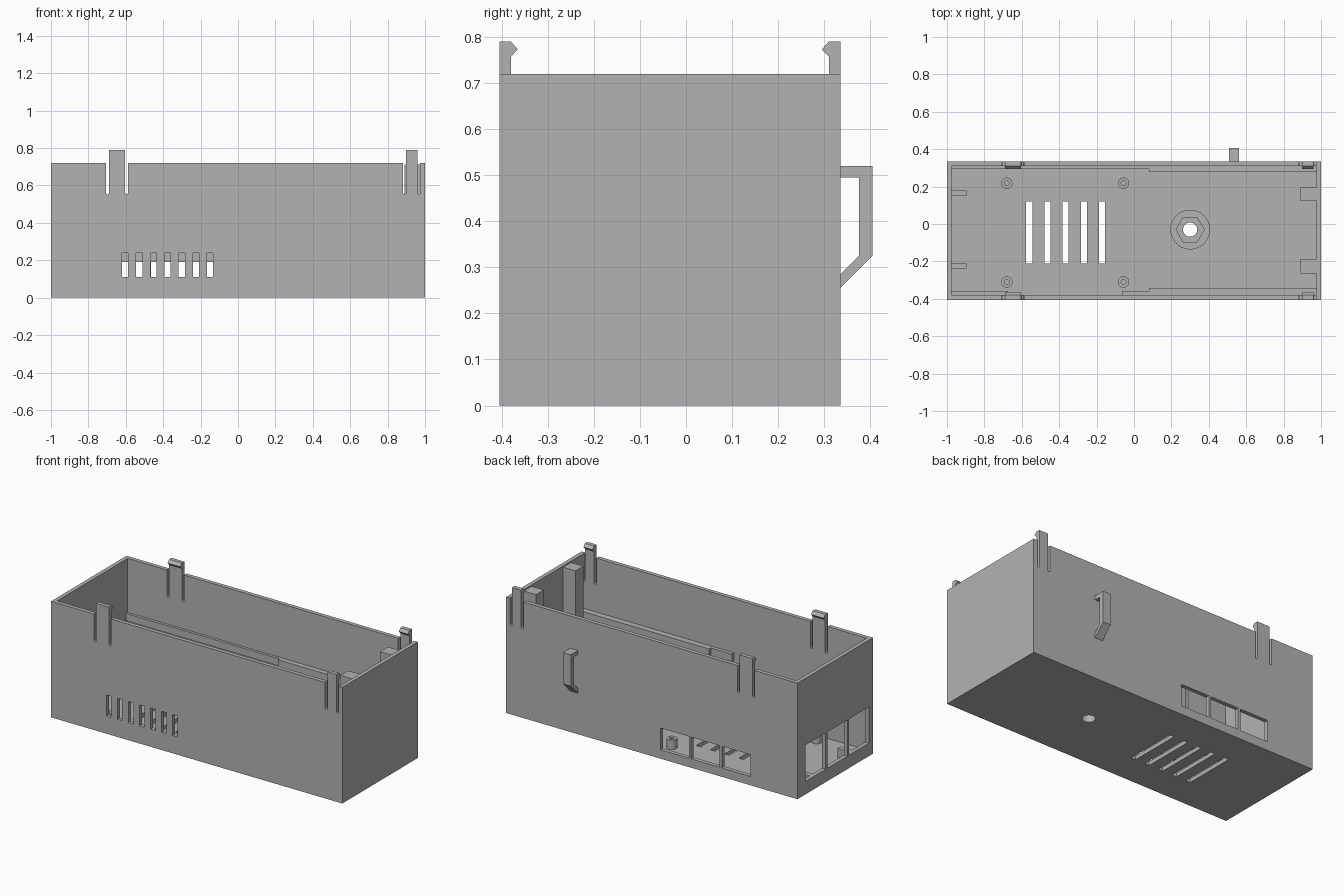
import bpy, bmesh, math

old = bpy.data.objects.get("Cube")
if old:
    bpy.data.objects.remove(old, do_unlink=True)

grey = bpy.data.materials.new("plain grey")
grey.use_nodes = True
colour = (0.45, 0.45, 0.45, 1)
grey.diffuse_color = colour
grey.node_tree.nodes["Principled BSDF"].inputs["Base Color"].default_value = colour

# Enclosure dimensions
FRONT, BACK, WALL, TOP = -0.405, 0.335, 0.025, 0.72
IN_FRONT, IN_BACK, IN_X = FRONT + WALL, BACK - WALL, 1 - WALL


def add_prism(bm, pts, axis, lo, hi):
    """Extrude a 2D outline along an axis."""
    def place(p, d):
        return {"x": (d, *p), "y": (p[0], d, p[1]), "z": (*p, d)}[axis]
    a = [bm.verts.new(place(p, lo)) for p in pts]
    b = [bm.verts.new(place(p, hi)) for p in pts]
    n = len(pts)
    faces = [bm.faces.new(a), bm.faces.new(b)]
    for i in range(n):
        j = (i + 1) % n
        faces.append(bm.faces.new((a[i], a[j], b[j], b[i])))
    bmesh.ops.recalc_face_normals(bm, faces=faces)


def rect(u0, u1, v0, v1):
    return [(u0, v0), (u1, v0), (u1, v1), (u0, v1)]


def ring(x, y, r, n):
    return [(x + r * math.cos(math.tau * i / n), y + r * math.sin(math.tau * i / n))
            for i in range(n)]


def make(name, prisms):
    bm = bmesh.new()
    for p in prisms:
        add_prism(bm, *p)
    me = bpy.data.meshes.new(name)
    bm.to_mesh(me)
    bm.free()
    me.materials.append(grey)
    ob = bpy.data.objects.new(name, me)
    bpy.context.collection.objects.link(ob)
    return ob


def cut(ob, prisms):
    """Subtract prisms that do not touch one another."""
    cutter = make("cutter", prisms)
    cutter.hide_render = True
    mod = ob.modifiers.new("cut", "BOOLEAN")
    mod.operation, mod.solver, mod.object = "DIFFERENCE", "EXACT", cutter
    bpy.context.view_layer.update()
    deps = bpy.context.evaluated_depsgraph_get()
    me = bpy.data.meshes.new_from_object(ob.evaluated_get(deps))
    ob.modifiers.clear()
    ob.data = me
    bpy.data.objects.remove(cutter, do_unlink=True)


# Open-topped shell
shell = make("enclosure_shell", [(rect(-1, 1, FRONT, BACK), "z", 0, TOP)])
cut(shell, [(rect(-IN_X, IN_X, IN_FRONT, IN_BACK), "z", WALL, TOP + 0.2)])

# Vents in the front wall and the floor, and the bolt hole
holes = [(rect(x, x + 0.033, 0.11, 0.24), "y", FRONT - 0.05, IN_FRONT + 0.02)
         for x in (-0.62 + 0.0757 * i for i in range(7))]
holes += [(rect(x, x + 0.033, -0.21, 0.12), "z", -0.05, WALL + 0.03)
          for x in (-0.577 + 0.0975 * i for i in range(5))]
BOLT = (0.3, -0.03)
holes.append((ring(*BOLT, 0.038, 32), "z", -0.05, WALL + 0.03))

# Connector windows in the back and the end, split by thin bars
for i in range(3):
    x = -0.677 + 0.211 * i
    holes.append((rect(x, x + 0.196, 0.055, 0.19), "y", IN_BACK - 0.02, BACK + 0.05))
    y = -0.368 + 0.213 * i
    holes.append((rect(y, y + 0.198, 0.08, 0.305), "x", -1.05, -IN_X + 0.02))

# Round-bottomed slots that free the snap clips
CLIPS = [(-0.69, -0.603), (0.898, 0.96)]


def slot(x0, x1):
    c, r = (x0 + x1) / 2, (x1 - x0) / 2
    arc = [(c - r * math.cos(math.pi * i / 8), 0.56 - r * math.sin(math.pi * i / 8))
           for i in range(9)]
    return arc + [(x1, TOP + 0.1), (x0, TOP + 0.1)]


for x0, x1 in CLIPS:
    for s in (slot(x0 - 0.016, x0), slot(x1, x1 + 0.014)):
        holes.append((s, "y", FRONT - 0.05, IN_FRONT + 0.01))
        holes.append((s, "y", IN_BACK - 0.01, BACK + 0.05))
cut(shell, holes)

# Snap clips with inward hooks
hook = [(0, TOP), (0, 0.79), (0.025, 0.79), (0.04, 0.773), (0.025, 0.757), (0.025, TOP)]
for i, (x0, x1) in enumerate(CLIPS):
    make(f"front_clip_{i + 1}", [([(FRONT + d, z) for d, z in hook], "x", x0, x1)])
    make(f"back_clip_{i + 1}", [([(BACK - d, z) for d, z in hook], "x", x0, x1)])

# Bracket on the back wall
outline = [(0, 0.52), (0.07, 0.52), (0.07, 0.325), (0, 0.255),
           (0, 0.285), (0.04, 0.325), (0.04, 0.495), (0, 0.495)]
make("back_bracket", [([(BACK + d, z) for d, z in outline], "x", 0.507, 0.561)])

# Ledges along the inside of the long walls
LEDGE = (0.34, 0.385)
make("back_ledge", [
    (rect(-IN_X, 0.08, 0.293, IN_BACK), "z", *LEDGE),
    (rect(0.08, IN_X, 0.278, IN_BACK), "z", *LEDGE)])
make("front_ledge", [
    (rect(-IN_X, -0.675, IN_FRONT, -0.358), "z", *LEDGE),
    (rect(-0.065, 0.08, IN_FRONT, -0.358), "z", *LEDGE),
    (rect(0.08, IN_X, IN_FRONT, -0.342), "z", *LEDGE)])

# Tall posts at one end, low ribs at the other
make("end_posts", [(rect(0.89, IN_X, y, y + 0.077), "z", WALL, 0.712)
                   for y in (-0.265, 0.122)])
make("end_ribs", [(rect(-IN_X, -0.895, y, y + 0.03), "z", WALL, 0.08)
                  for y in (-0.238, 0.15)])

# Screw pegs
for x in (-0.68, -0.056):
    for y in (-0.31, 0.218):
        peg = make("screw_peg", [(ring(x, y, 0.03, 32), "z", WALL, 0.083)])
        cut(peg, [(ring(x, y, 0.013, 20), "z", 0.035, 0.2)])

# Round boss with a hexagonal nut pocket
boss = make("nut_boss", [(ring(*BOLT, 0.106, 48), "z", WALL, 0.085)])
cut(boss, [(ring(*BOLT, 0.075, 6), "z", 0.045, 0.2)])
cut(boss, [(ring(*BOLT, 0.038, 32), "z", -0.05, 0.2)])
